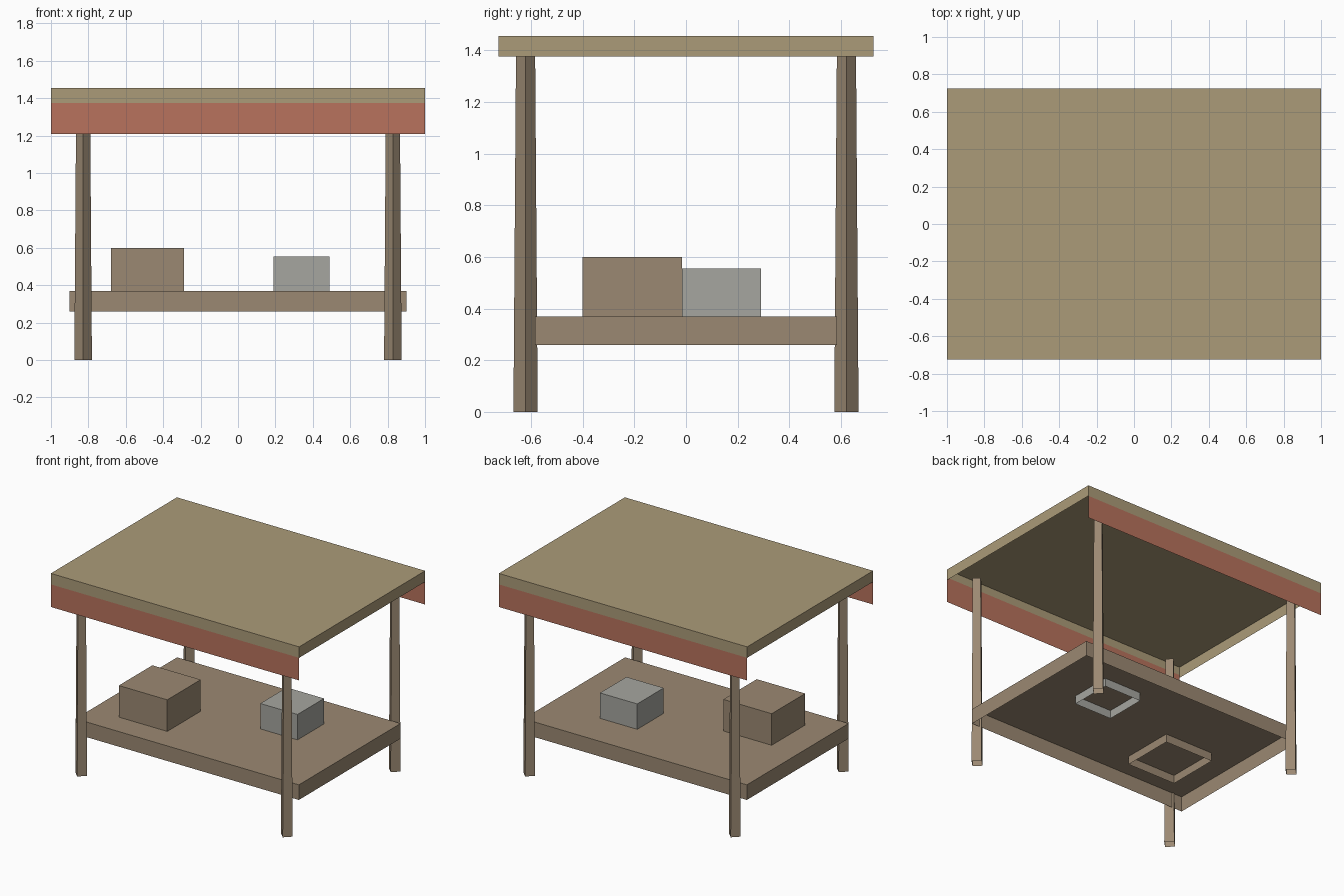
import bpy, bmesh
from math import pi

if "Cube" in bpy.data.objects:
    bpy.data.objects.remove(bpy.data.objects["Cube"])


def material(name, rgb):
    m = bpy.data.materials.new(name)
    m.diffuse_color = (*rgb, 1)
    m.use_nodes = True
    m.node_tree.nodes["Principled BSDF"].inputs["Base Color"].default_value = m.diffuse_color
    return m


CANVAS = material("canvas", (0.41, 0.33, 0.19))
WOOD = material("wood", (0.33, 0.25, 0.17))
RED = material("red_cloth", (0.48, 0.17, 0.11))
GREY = material("grey_paint", (0.38, 0.38, 0.35))


def add_object(name, bm, mat):
    mesh = bpy.data.meshes.new(name)
    bm.to_mesh(mesh)
    bm.free()
    mesh.materials.append(mat)
    obj = bpy.data.objects.new(name, mesh)
    bpy.context.collection.objects.link(obj)
    return obj


def drop_bottom(bm):
    bm.normal_update()
    low = [f for f in bm.faces if f.normal.z < -0.9]
    bmesh.ops.delete(bm, geom=low, context='FACES_ONLY')


def open_box(name, x, y, z, mat):
    """Box without a bottom face, given as min/max pairs."""
    bm = bmesh.new()
    bmesh.ops.create_cube(bm, size=1)
    for v in bm.verts:
        v.co = [(a + b) / 2 + c * (b - a) for (a, b), c in zip((x, y, z), v.co)]
    drop_bottom(bm)
    return add_object(name, bm, mat)


# Roof and shelf
open_box("roof", (-1, 1), (-0.725, 0.725), (1.375, 1.455), CANVAS)
open_box("shelf", (-0.9, 0.9), (-0.585, 0.585), (0.26, 0.37), WOOD)

# Goods, sunk slightly through the shelf top
open_box("brown_crate", (-0.68, -0.29), (-0.40, -0.015), (0.31, 0.60), WOOD)
open_box("grey_crate", (0.19, 0.49), (-0.015, 0.29), (0.31, 0.555), GREY)

# Cloth strips hanging from the front and back edges
for label, s in (("front", -1), ("back", 1)):
    bm = bmesh.new()
    corners = [(s, 1.21), (-s, 1.21), (-s, 1.395), (s, 1.395)]
    bm.faces.new([bm.verts.new((x, s * 0.724, z)) for x, z in corners])
    add_object(label + "_valance", bm, RED)

# Four tapered, four-sided posts standing corner-on
LEG_TOP = 1.395
for fb, sy in (("front", -1), ("back", 1)):
    for lr, sx in (("left", -1), ("right", 1)):
        bm = bmesh.new()
        bmesh.ops.create_cone(bm, cap_ends=True, segments=4, radius1=0.047,
                              radius2=0.037, depth=LEG_TOP)
        drop_bottom(bm)
        bmesh.ops.translate(bm, verts=bm.verts, vec=(0, 0, LEG_TOP / 2))
        leg = add_object(f"{fb}_{lr}_leg", bm, WOOD)
        leg.location = (sx * 0.828, sy * 0.621, 0)
